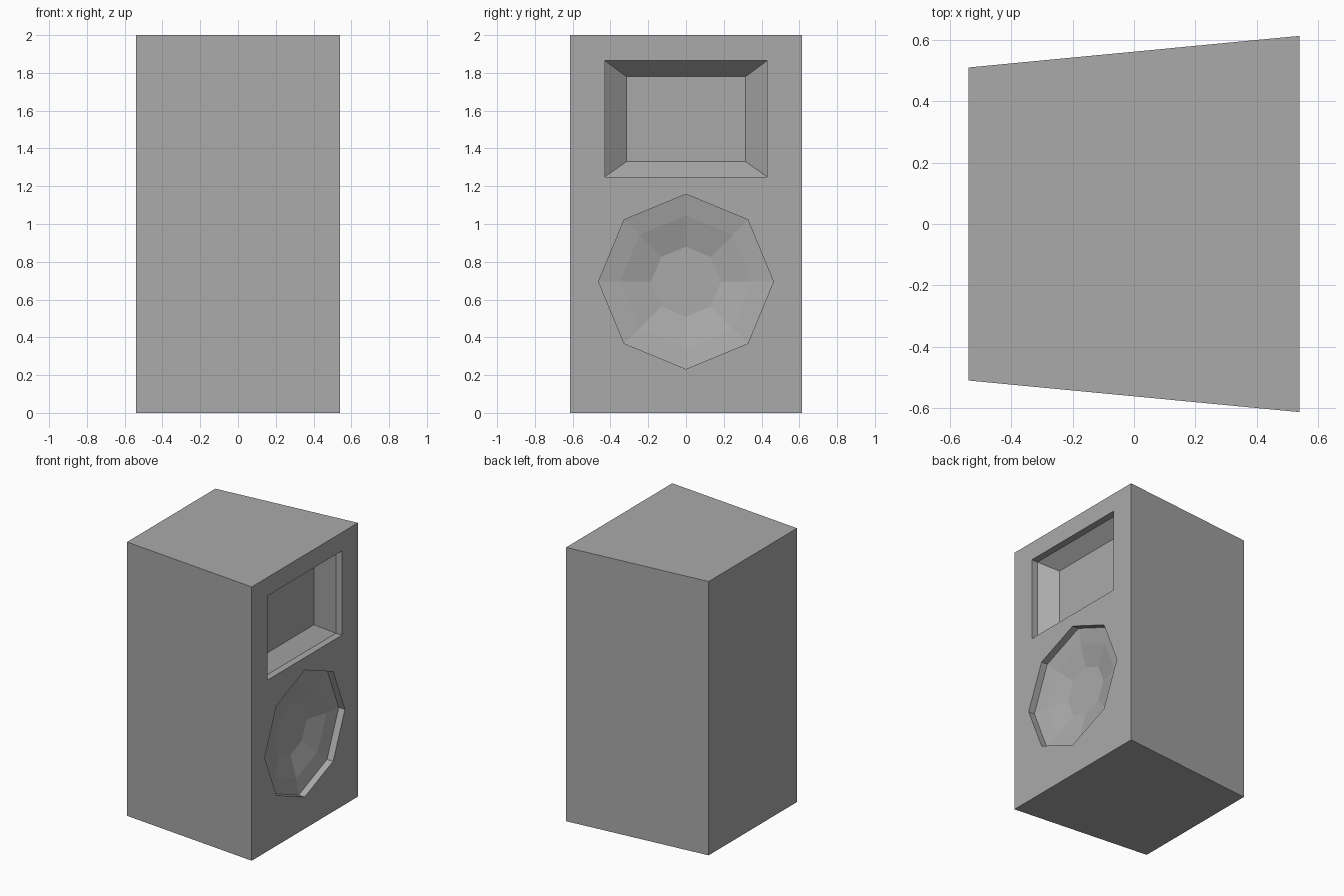
import bpy
import bmesh
from math import cos, sin, pi

default = bpy.data.objects.get("Cube")
if default:
    bpy.data.objects.remove(default, do_unlink=True)

grey = bpy.data.materials.new("cabinet grey")
grey.use_nodes = True
colour = (0.4, 0.4, 0.4, 1)
grey.diffuse_color = colour
grey.node_tree.nodes["Principled BSDF"].inputs["Base Color"].default_value = colour


def rectangle(half_y, z_low, z_high):
    return [(-half_y, z_low), (half_y, z_low), (half_y, z_high), (-half_y, z_high)]


def octagon(radius, z_mid):
    return [(radius * cos(k * pi / 4), z_mid + radius * sin(k * pi / 4)) for k in range(8)]


def loft(name, sections):
    """Closed flat-shaded solid through (x, outline) sections."""
    bm = bmesh.new()
    rings = [[bm.verts.new((x, y, z)) for y, z in outline] for x, outline in sections]
    for a, b in zip(rings, rings[1:]):
        for i in range(len(a)):
            j = (i + 1) % len(a)
            bm.faces.new((a[i], a[j], b[j], b[i]))
    bm.faces.new(rings[0])
    bm.faces.new(rings[-1])
    bmesh.ops.recalc_face_normals(bm, faces=bm.faces)
    mesh = bpy.data.meshes.new(name)
    bm.to_mesh(mesh)
    bm.free()
    mesh.materials.append(grey)
    obj = bpy.data.objects.new(name, mesh)
    bpy.context.collection.objects.link(obj)
    return obj


# Tapered cabinet, with the speaker baffle on the wide +x side
BAFFLE = 0.54
LIP = BAFFLE - 0.05
cabinet = loft("speaker_cabinet", [
    (-BAFFLE, rectangle(0.51, 0, 2)),
    (BAFFLE, rectangle(0.613, 0, 2)),
])

# Rectangular horn: straight lip, then sloping walls to a flat back
horn_mouth = rectangle(0.43, 1.25, 1.865)
horn = loft("horn_cutter", [
    (BAFFLE + 0.1, horn_mouth),
    (LIP, horn_mouth),
    (BAFFLE - 0.147, rectangle(0.315, 1.33, 1.78)),
])

# Eight-sided woofer: straight lip, shallow surround, cone, flat centre
WOOFER_Z = 0.695
woofer = loft("woofer_cutter", [
    (BAFFLE + 0.1, octagon(0.463, WOOFER_Z)),
    (LIP, octagon(0.463, WOOFER_Z)),
    (BAFFLE - 0.07, octagon(0.35, WOOFER_Z)),
    (BAFFLE - 0.115, octagon(0.185, WOOFER_Z)),
])

# Carve both recesses and bake the result
for cutter in (horn, woofer):
    cutter.hide_render = True
    cut = cabinet.modifiers.new(cutter.name, 'BOOLEAN')
    cut.operation = 'DIFFERENCE'
    cut.solver = 'EXACT'
    cut.object = cutter
bpy.context.view_layer.update()
carved = bpy.data.meshes.new_from_object(
    cabinet.evaluated_get(bpy.context.evaluated_depsgraph_get()))
cabinet.modifiers.clear()
cabinet.data = carved
for cutter in (horn, woofer):
    bpy.data.objects.remove(cutter, do_unlink=True)
